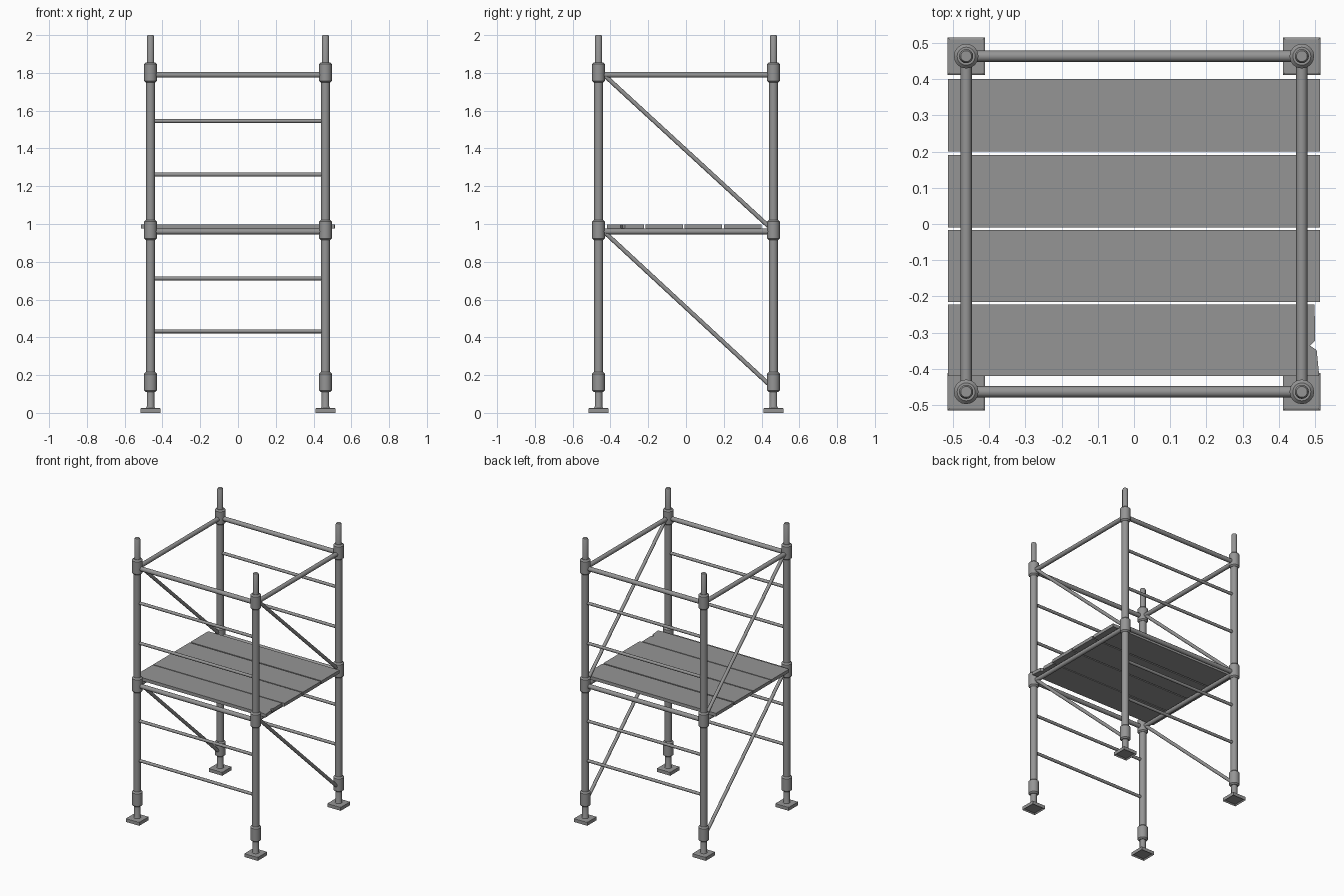
import bpy, bmesh, math
from mathutils import Vector

old = bpy.data.objects.get("Cube")
if old:
    bpy.data.objects.remove(old, do_unlink=True)

GREY = (0.3, 0.3, 0.3, 1)
steel = bpy.data.materials.new("scaffold grey")
steel.use_nodes = True
steel.diffuse_color = GREY
steel.node_tree.nodes["Principled BSDF"].inputs["Base Color"].default_value = GREY

P = 0.463              # post offset from the centre
LEVELS = (0.96, 1.79)  # rail heights


def finish(name, bm, smooth=False):
    bmesh.ops.recalc_face_normals(bm, faces=bm.faces[:])
    mesh = bpy.data.meshes.new(name)
    bm.to_mesh(mesh)
    bm.free()
    mesh.materials.append(steel)
    obj = bpy.data.objects.new(name, mesh)
    bpy.context.collection.objects.link(obj)
    if smooth:
        bpy.ops.object.select_all(action='DESELECT')
        obj.select_set(True)
        bpy.context.view_layer.objects.active = obj
        bpy.ops.object.shade_smooth_by_angle(angle=math.radians(35))
    return obj


def tube(name, a, b, radius, sides=12):
    a, b = Vector(a), Vector(b)
    bm = bmesh.new()
    bmesh.ops.create_cone(bm, cap_ends=True, segments=sides, radius1=radius,
                          radius2=radius, depth=(b - a).length)
    turn = (b - a).to_track_quat('Z', 'Y').to_matrix()
    bmesh.ops.rotate(bm, verts=bm.verts, matrix=turn)
    bmesh.ops.translate(bm, verts=bm.verts, vec=(a + b) / 2)
    return finish(name, bm, True)


def lathe(name, x, y, profile, sides=16):
    bm = bmesh.new()
    rings = []
    for r, z in profile:
        rings.append([bm.verts.new((x + r * math.cos(t), y + r * math.sin(t), z))
                      for t in (math.tau * i / sides for i in range(sides))])
    for low, high in zip(rings, rings[1:]):
        for i in range(sides):
            j = (i + 1) % sides
            bm.faces.new((low[i], low[j], high[j], high[i]))
    bm.faces.new(rings[0])
    bm.faces.new(rings[-1])
    return finish(name, bm, True)


def collar(name, x, y, z):
    # chamfered coupling sleeve
    r, h, c = 0.034, 0.053, 0.009
    return lathe(name, x, y, [(r - c, z - h), (r, z - h + c),
                              (r, z + h - c), (r - c, z + h)])


def foot_plate(name, x, y):
    # bevelled square plate with a hollow underside
    bm = bmesh.new()
    bmesh.ops.create_cube(bm, size=1)
    bmesh.ops.scale(bm, vec=(0.104, 0.104, 0.024), verts=bm.verts)
    bmesh.ops.translate(bm, vec=(x, y, 0.012), verts=bm.verts)
    bm.normal_update()
    top = [f for f in bm.faces if f.normal.z > 0.9]
    bottom = [f for f in bm.faces if f.normal.z < -0.9]
    bmesh.ops.inset_region(bm, faces=top, thickness=0.008, depth=0)
    for v in top[0].verts:
        v.co.z += 0.003
    bmesh.ops.inset_region(bm, faces=bottom, thickness=0.012, depth=0)
    for v in bottom[0].verts:
        v.co.z += 0.008
    return finish(name, bm)


def board(name, outline, z0=0.975, z1=0.998):
    bm = bmesh.new()
    face = bm.faces.new([bm.verts.new((x, y, z0)) for x, y in outline])
    grown = bmesh.ops.extrude_face_region(bm, geom=[face], use_keep_orig=True)
    bmesh.ops.translate(bm, vec=(0, 0, z1 - z0),
                        verts=[v for v in grown["geom"] if isinstance(v, bmesh.types.BMVert)])
    return finish(name, bm)


# Posts, couplings and feet
for sx, side in ((-1, "right"), (1, "left")):
    for sy, end in ((-1, "front"), (1, "back")):
        x, y, tag = sx * P, sy * P, f"{end}_{side}"
        lathe("post_" + tag, x, y, [(0.0235, 0.16), (0.0235, 1.8), (0.0195, 1.8),
                                    (0.0195, 1.992), (0.015, 2.0)])
        lathe("jack_" + tag, x, y, [(0.026, 0.02), (0.02, 0.034), (0.02, 0.17)])
        foot_plate("foot_plate_" + tag, x, y)
        for i, z in enumerate((0.163,) + (LEVELS[0] + 0.008, LEVELS[1] + 0.012)):
            collar(f"collar_{tag}_{i}", x, y, z)

# Rails on all four sides
for i, z in enumerate(LEVELS):
    for s in (-1, 1):
        tube(f"cross_rail_{i}", (-P, s * P, z), (P, s * P, z), 0.0155)
        tube(f"side_rail_{i}", (s * P, -P, z), (s * P, P, z), 0.0155)

# Ladder rungs on the front and back
for z in (0.432, 0.712, 1.262, 1.545):
    for s in (-1, 1):
        tube("rung", (-P, s * P, z), (P, s * P, z), 0.0105)

# Diagonal braces on both sides
for low, high in ((0.155, 0.96), (0.99, 1.79)):
    for s in (-1, 1):
        tube("brace", (s * P, -0.435, high), (s * P, 0.435, low), 0.0115)

# Deck boards, the front one chipped at its left end
E = 0.513
for i, (y0, y1) in enumerate(((0.2, 0.4), (-0.009, 0.191), (-0.215, -0.017))):
    board(f"deck_board_{i}", [(-E, y0), (E, y0), (E, y1), (-E, y1)])
board("chipped_deck_board", [(-E, -0.419), (0.511, -0.419), (0.504, -0.348), (0.486, -0.336),
                             (0.5, -0.322), (0.498, -0.2215), (-E, -0.2215)])
